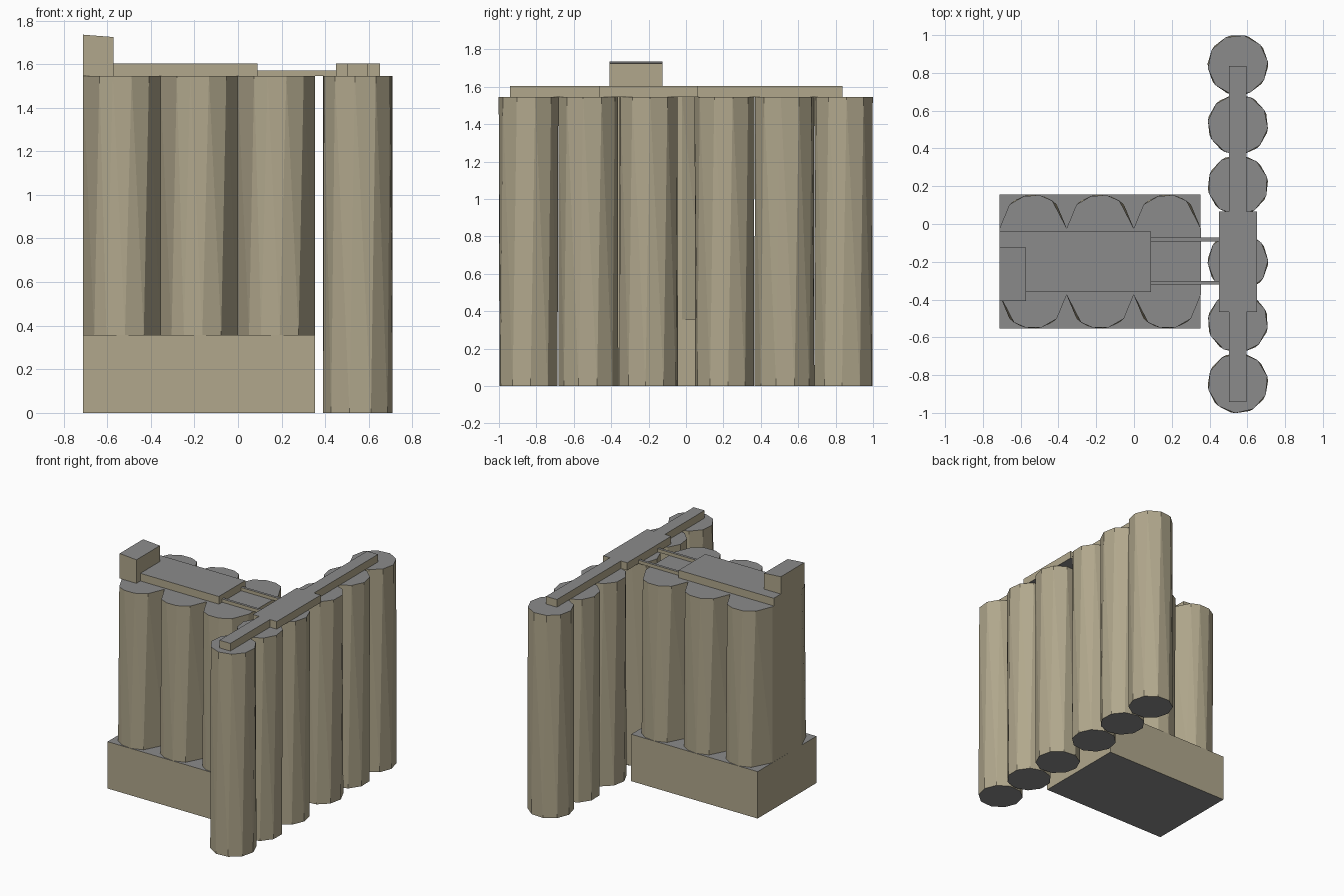
import bpy
import bmesh
from math import sin, cos, radians

cube = bpy.data.objects.get("Cube")
if cube:
    bpy.data.objects.remove(cube, do_unlink=True)


def material(name, colour):
    mat = bpy.data.materials.new(name)
    mat.use_nodes = True
    mat.diffuse_color = colour
    mat.node_tree.nodes["Principled BSDF"].inputs["Base Color"].default_value = colour
    return mat


BEIGE = material("beige wall", (0.44, 0.39, 0.265, 1))
GREY = material("grey cap", (0.26, 0.26, 0.26, 1))

TOP = 1.545       # top of all columns
BASE_TOP = 0.357
DECK = 1.603      # top of the roof plates


def hull(name, points):
    """Flat-shaded convex solid: beige sides, grey top and bottom."""
    mesh = bpy.data.meshes.new(name)
    bm = bmesh.new()
    for p in points:
        bm.verts.new(p)
    bmesh.ops.convex_hull(bm, input=bm.verts)
    bmesh.ops.dissolve_limit(bm, angle_limit=0.01, verts=bm.verts, edges=bm.edges)
    bmesh.ops.recalc_face_normals(bm, faces=bm.faces)
    for f in bm.faces:
        f.material_index = int(abs(f.normal.z) > 0.7)
    bm.to_mesh(mesh)
    bm.free()
    mesh.materials.append(BEIGE)
    mesh.materials.append(GREY)
    obj = bpy.data.objects.new(name, mesh)
    bpy.context.collection.objects.link(obj)
    return obj


def box(name, xs, ys, zs, drop=0):
    """Box from ranges; drop lowers the top edge on the +x side."""
    return hull(name, [(x, y, z - (drop if x == xs[1] and z == zs[1] else 0))
                       for x in xs for y in ys for z in zs])


def round_column(name, x, y, radius, phase):
    """Ten-sided column with a slightly twisted top."""
    pts = []
    for z, turn in ((0, phase), (TOP, phase + 9)):
        for i in range(10):
            a = radians(i * 36 + turn)
            pts.append((x + radius * cos(a), y + radius * sin(a), z))
    hull(name, pts)


def long_column(name, x, y, radius, half):
    """Column stretched along y, with faceted round ends and flat sides."""
    pts = []
    for z, turn in ((BASE_TOP, 5), (TOP, -5)):
        for side in (-1, 1):
            for a in (0, 50, 80, 108, 130, 180):
                t = radians(a + (turn if 0 < a < 180 else 0))
                pts.append((x - side * radius * cos(t),
                            y + side * (half + radius * sin(t)), z))
    hull(name, pts)


# Plinth and the three stretched columns standing on it
box("plinth", (-0.712, 0.353), (-0.553, 0.155), (0, BASE_TOP))
for i in range(3):
    long_column(f"long_column_{i + 1}", -0.534 + i * 0.355, -0.199, 0.1775, 0.1765)

# Row of round columns
for i, y in enumerate((-0.842, -0.522, -0.2, 0.206, 0.526, 0.842)):
    round_column(f"round_column_{i + 1}", 0.55, y, 0.16, 4 + 13 * i)

# Roof plates over the row
box("row_centre_plate", (0.45, 0.652), (-0.465, 0.065), (TOP, DECK))
box("row_front_strip", (0.503, 0.595), (-0.942, -0.465), (TOP, DECK))
box("row_back_strip", (0.503, 0.595), (0.065, 0.836), (TOP, DECK))

# Roof plate, end block and the two connecting rails
box("roof_plate", (-0.712, 0.09), (-0.36, -0.04), (TOP, DECK))
box("end_block", (-0.712, -0.571), (-0.408, -0.125), (TOP, 1.735), drop=0.011)
for name, y in (("front_rail", -0.311), ("back_rail", -0.082)):
    box(name, (0.09, 0.45), (y - 0.01, y + 0.01), (TOP, 1.57))
